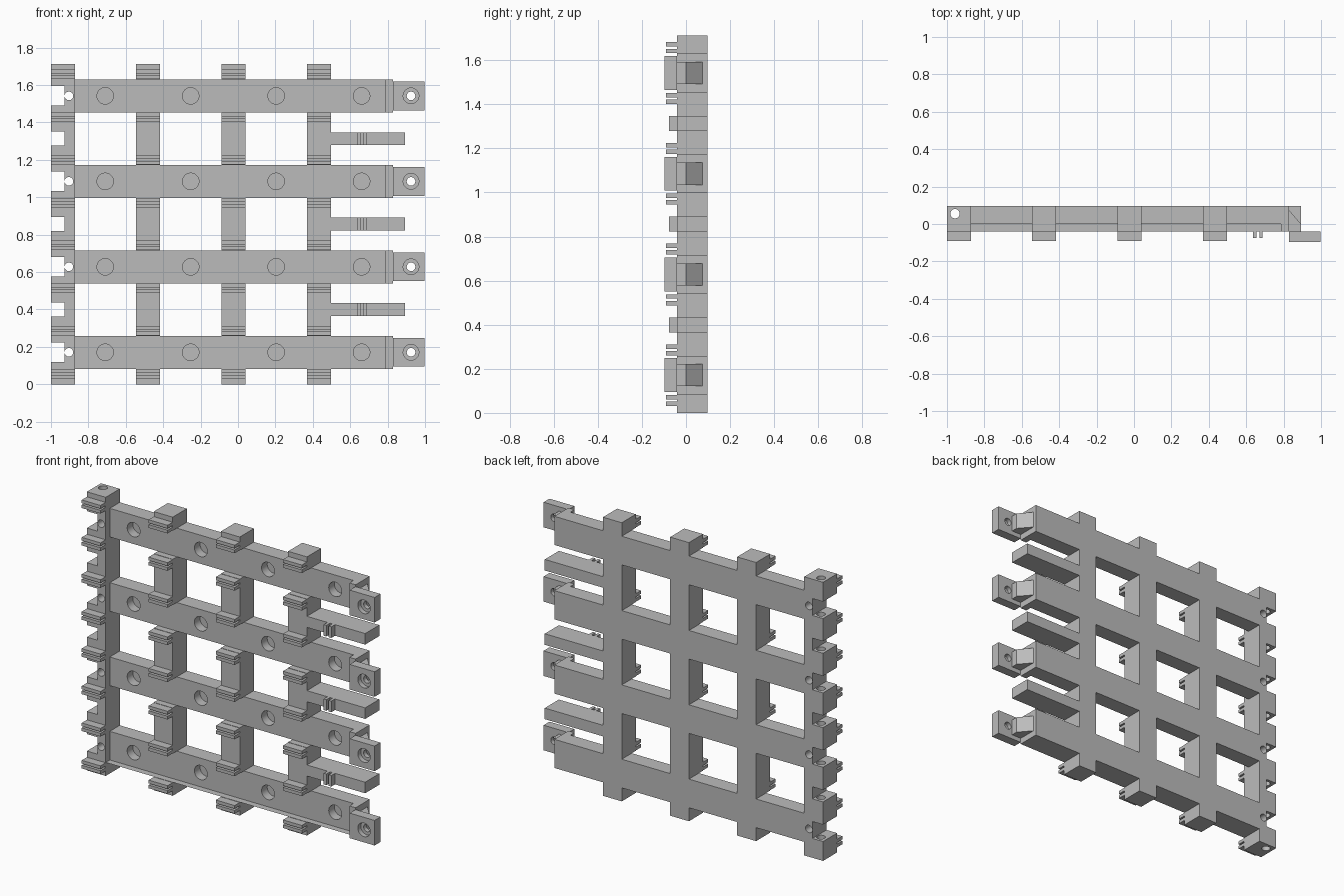
import bpy
import bmesh
from math import pi
from mathutils import Matrix

old = bpy.data.objects.get("Cube")
if old:
    bpy.data.objects.remove(old)

grey = bpy.data.materials.new("plain_grey")
grey.use_nodes = True
tone = (0.5, 0.5, 0.5, 1)
grey.diffuse_color = tone
grey.node_tree.nodes["Principled BSDF"].inputs["Base Color"].default_value = tone

PITCH = 0.457
BARS = [0.171 + PITCH * i for i in range(4)]
MIDS = [z + PITCH / 2 for z in BARS[:3]]
COLUMNS = [(-1, -0.872), (-0.545, -0.416), (-0.088, 0.04), (0.369, 0.497)]
HEIGHT = 1.713
FRONT, BACK, GROOVE = -0.04, 0.097, 0.0
HALF = 0.088          # half height of a bar
BAR_END = 0.828


def add_box(bm, x0, x1, y0, y1, z0, z1):
    size = Matrix.Diagonal((x1 - x0, y1 - y0, z1 - z0, 1))
    place = Matrix.Translation(((x0 + x1) / 2, (y0 + y1) / 2, (z0 + z1) / 2))
    bmesh.ops.create_cube(bm, size=1, matrix=place @ size)


def add_rod(bm, x, z, radius, y0, y1):
    """Cylinder running front to back."""
    place = Matrix.Translation((x, (y0 + y1) / 2, z)) @ Matrix.Rotation(pi / 2, 4, "X")
    bmesh.ops.create_cone(bm, cap_ends=True, segments=32, radius1=radius,
                          radius2=radius, depth=y1 - y0, matrix=place)


def add_pin(bm, x, y, radius, z0, z1):
    """Upright cylinder."""
    bmesh.ops.create_cone(bm, cap_ends=True, segments=32, radius1=radius, radius2=radius,
                          depth=z1 - z0, matrix=Matrix.Translation((x, y, (z0 + z1) / 2)))


def make(name, bm):
    mesh = bpy.data.meshes.new(name)
    bm.to_mesh(mesh)
    bm.free()
    mesh.materials.append(grey)
    obj = bpy.data.objects.new(name, mesh)
    bpy.context.collection.objects.link(obj)
    return obj


def cut(obj, bm):
    """Subtract a set of shapes from an object and discard the cutter."""
    tool = make("cutter", bm)
    tool.hide_render = True
    mod = obj.modifiers.new("cut", "BOOLEAN")
    mod.operation, mod.solver, mod.object = "DIFFERENCE", "EXACT", tool
    graph = bpy.context.evaluated_depsgraph_get()
    result = bpy.data.meshes.new_from_object(obj.evaluated_get(graph))
    obj.modifiers.clear()
    obj.data = result
    bpy.data.objects.remove(tool)


# Lattice: a slab with windows, bar grooves, notches and holes taken out
slab = bmesh.new()
add_box(slab, -1, BAR_END, FRONT, BACK, 0, HEIGHT)
lattice = make("lattice_frame", slab)

windows = bmesh.new()
edges = [-0.2] + [z + s * HALF for z in BARS for s in (-1, 1)] + [2]
starts = [c[1] for c in COLUMNS]
stops = [c[0] for c in COLUMNS[1:]] + [1.2]
for x0, x1 in zip(starts, stops):
    for z0, z1 in zip(edges[::2], edges[1::2]):
        add_box(windows, x0, x1, -0.2, 0.2, z0, z1)
cut(lattice, windows)

grooves = bmesh.new()
for z in BARS:
    add_box(grooves, COLUMNS[0][1], 0.786, -0.2, GROOVE, z - HALF, z + HALF)
cut(lattice, grooves)

notches = bmesh.new()
for centres, half in ((BARS, 0.052), (MIDS, 0.037)):
    for z in centres:
        add_box(notches, -1.2, -0.928, -0.2, 0.2, z - half, z + half)
cut(lattice, notches)

holes = bmesh.new()
for z in BARS:
    add_rod(holes, -0.904, z, 0.023, -0.2, 0.2)
    for i in range(4):
        add_rod(holes, -0.71 + PITCH * i, z, 0.044, -0.1, 0.055)
cut(lattice, holes)

# Hinge hole down through the left column
shaft = bmesh.new()
add_pin(shaft, -0.957, 0.055, 0.025, -0.2, 2)
cut(lattice, shaft)

# Paired ridges above and below every bar on each column
ridges = bmesh.new()
for x0, x1 in COLUMNS:
    for z in BARS:
        for side in (-1, 1):
            for offset in (0.1, 0.13):
                mid = z + side * offset
                add_box(ridges, x0, x1, -0.09, FRONT, mid - 0.01, mid + 0.01)
make("column_ridges", ridges)

# Fingers between the bars, each with two small ribs
fingers = bmesh.new()
for z in MIDS:
    add_box(fingers, COLUMNS[-1][1], 0.893, FRONT, BACK, z - 0.034, z + 0.034)
    for x in (0.645, 0.679):
        add_box(fingers, x - 0.009, x + 0.009, -0.076, FRONT, z - 0.034, z + 0.034)
make("fingers", fingers)

# Wedge tongues joining each bar end to its clip
tongues = bmesh.new()
plan = [(BAR_END, FRONT), (0.893, FRONT), (0.893, 0.0), (BAR_END, 0.075)]
for z in BARS:
    base = tongues.faces.new([tongues.verts.new((x, y, z - 0.05)) for x, y in plan])
    grown = bmesh.ops.extrude_face_region(tongues, geom=[base])["geom"]
    bmesh.ops.translate(tongues, vec=(0, 0, 0.1),
                        verts=[v for v in grown if isinstance(v, bmesh.types.BMVert)])
bmesh.ops.recalc_face_normals(tongues, faces=tongues.faces)
make("clip_tongues", tongues)

# Screw clips with a counterbored hole
plates = bmesh.new()
for z in BARS:
    add_box(plates, BAR_END, 0.997, -0.097, FRONT, z - 0.077, z + 0.077)
clips = make("screw_clips", plates)
for radius, depth in ((0.042, -0.068), (0.023, 0.1)):
    bores = bmesh.new()
    for z in BARS:
        add_rod(bores, 0.925, z, radius, -0.2, depth)
    cut(clips, bores)

# Smooth hole walls, sharp edges everywhere else
for obj in (lattice, clips):
    bpy.ops.object.select_all(action="DESELECT")
    obj.select_set(True)
    bpy.context.view_layer.objects.active = obj
    bpy.ops.object.shade_smooth_by_angle(angle=0.5)
